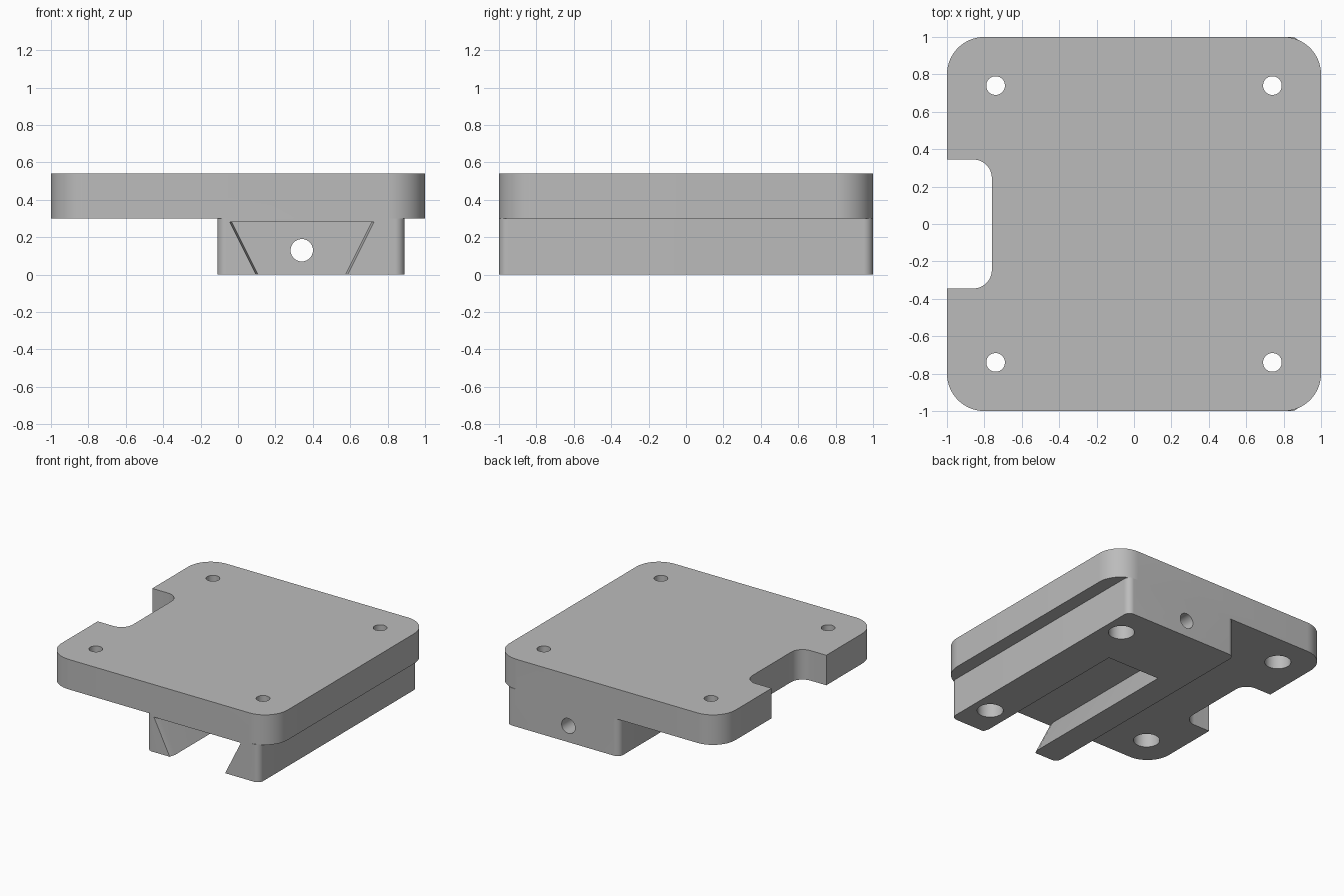
import bpy, bmesh
from math import cos, sin, pi, tan, radians
from mathutils import Vector

if "Cube" in bpy.data.objects:
    bpy.data.objects.remove(bpy.data.objects["Cube"])

grey = bpy.data.materials.new("mid grey")
grey.use_nodes = True
grey.diffuse_color = (0.5, 0.5, 0.5, 1)
grey.node_tree.nodes["Principled BSDF"].inputs["Base Color"].default_value = (0.5, 0.5, 0.5, 1)


def fillet(corners, steps=14):
    """Round each (x, y, radius) corner of an outline."""
    out = []
    for i, (x, y, r) in enumerate(corners):
        p = Vector((x, y))
        if r == 0:
            out.append(p)
            continue
        a = (Vector(corners[i - 1][:2]) - p).normalized()
        b = (Vector(corners[(i + 1) % len(corners)][:2]) - p).normalized()
        # square corners only: the arc centre lies at p + r(a + b)
        for k in range(steps + 1):
            t = k / steps * pi / 2
            out.append(p + r * (a * (1 - sin(t)) + b * (1 - cos(t))))
    return out


def loft(name, rings):
    """Closed solid through rings of matching 3D points."""
    bm = bmesh.new()
    loops = [[bm.verts.new(p) for p in ring] for ring in rings]
    n = len(loops[0])
    for lo, hi in zip(loops, loops[1:]):
        for i in range(n):
            j = (i + 1) % n
            bm.faces.new((lo[i], lo[j], hi[j], hi[i]))
    bm.faces.new(loops[0][::-1])
    bm.faces.new(loops[-1])
    bmesh.ops.recalc_face_normals(bm, faces=bm.faces)
    mesh = bpy.data.meshes.new(name)
    bm.to_mesh(mesh)
    bm.free()
    mesh.materials.append(grey)
    obj = bpy.data.objects.new(name, mesh)
    bpy.context.collection.objects.link(obj)
    return obj


def slab(name, outline, z0, z1):
    return loft(name, [[(p.x, p.y, z) for p in outline] for z in (z0, z1)])


def circle(x, y, r, n=40):
    return [Vector((x + r * cos(2 * pi * i / n), y + r * sin(2 * pi * i / n))) for i in range(n)]


def combine(target, other, operation):
    mod = target.modifiers.new("combine", 'BOOLEAN')
    mod.operation = operation
    mod.solver = 'EXACT'
    mod.object = other
    other.hide_render = True
    bpy.ops.object.select_all(action='DESELECT')
    bpy.context.view_layer.objects.active = target
    target.select_set(True)
    bpy.ops.object.modifier_apply(modifier=mod.name)
    bpy.data.objects.remove(other)


# Top plate with rounded corners and a side notch
TOP, STEP = 0.54, 0.30
R, N = 0.2, 0.1
plate = slab("mounting_plate", fillet([
    (-1, -1, R), (1, -1, R), (1, 1, R), (-1, 1, R),
    (-1, 0.345, 0), (-0.76, 0.345, N), (-0.76, -0.345, N), (-1, -0.345, 0)]), STEP, TOP)

# Slide block under the plate
block = slab("slide_block", fillet([
    (x, y, 0.05) for x, y in ((-0.11, -1), (0.89, -1), (0.89, 1), (-0.11, 1))]), 0, STEP)
combine(plate, block, 'UNION')

# Dovetail slot, open at the front with a short lead-in
MID = 0.341


def dovetail(y, grow):
    slope = 0.14 / 0.28
    half = 0.232 + grow
    low, high = -0.05, 0.28
    return [(MID + s * (half + slope * z), y, z)
            for s, z in ((-1, low), (1, low), (1, high), (-1, high))]


slot = loft("slot_cutter", [dovetail(-1.05, 0.013), dovetail(-1, 0.013),
                            dovetail(-0.95, 0), dovetail(0.4, 0)])
combine(plate, slot, 'DIFFERENCE')

# Four screw holes, counterbored from below
for x in (-0.74, 0.74):
    for y in (-0.74, 0.74):
        combine(plate, slab("hole_cutter", circle(x, y, 0.05), 0.2, 0.7), 'DIFFERENCE')
        combine(plate, slab("bore_cutter", circle(x, y, 0.095), -0.1, 0.42), 'DIFFERENCE')

# Hole through the back wall into the slot
pin = loft("pin_cutter", [[(p.x, y, p.y) for p in circle(MID, 0.13, 0.06)] for y in (0.3, 1.1)])
combine(plate, pin, 'DIFFERENCE')

bpy.ops.object.shade_smooth_by_angle(angle=radians(30))
